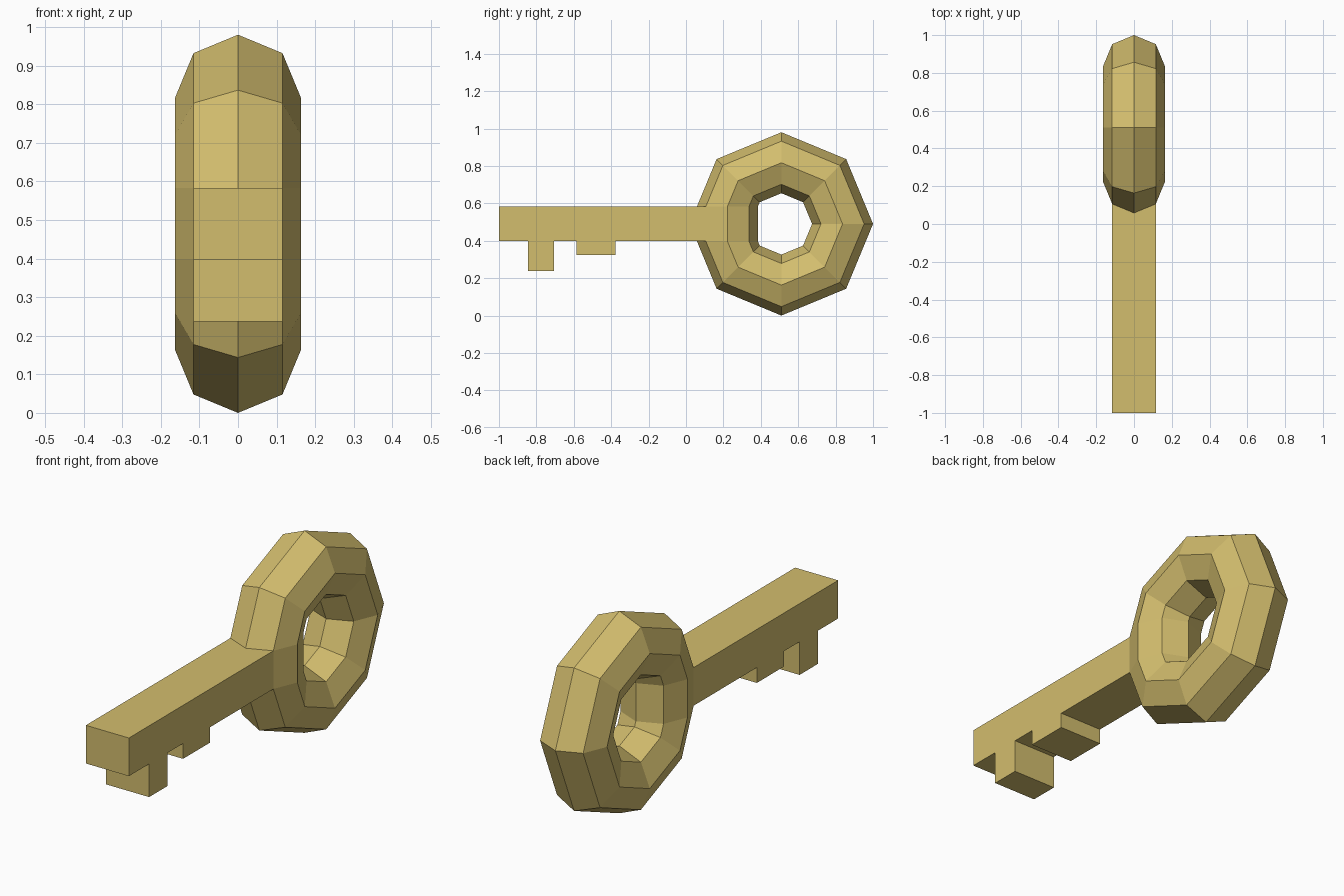
import bpy, bmesh, math

if "Cube" in bpy.data.objects:
    bpy.data.objects.remove(bpy.data.objects["Cube"])

brass = bpy.data.materials.new("brass")
brass.diffuse_color = (0.65, 0.51, 0.155, 1)
brass.use_nodes = True
brass.node_tree.nodes["Principled BSDF"].inputs["Base Color"].default_value = brass.diffuse_color

CY, CZ = 0.51, 0.49          # centre of the ring
MAJOR, MINOR = 0.327, 0.163  # ring radii
HALF_H = 0.0925              # half height of the shaft
W = MINOR * math.sin(math.pi / 4)            # half width of the shaft
SHIFT = HALF_H * math.tan(math.pi / 8)       # ring corner cut flat where the shaft joins


def finish(bm, name):
    bmesh.ops.recalc_face_normals(bm, faces=bm.faces)
    me = bpy.data.meshes.new(name)
    bm.to_mesh(me)
    bm.free()
    me.materials.append(brass)
    ob = bpy.data.objects.new(name, me)
    bpy.context.collection.objects.link(ob)
    return ob


# Ring handle: eight-sided torus whose corner at the shaft is flattened
def section_point(k, r):
    if k in (4, 5):
        return CY - r + SHIFT, CZ + (HALF_H if k == 4 else -HALF_H)
    a = math.radians(45 * (k if k < 4 else k - 1))
    return CY + r * math.cos(a), CZ + r * math.sin(a)


bm = bmesh.new()
rings = []
for k in range(9):
    ring = []
    for j in range(8):
        t = j * math.pi / 4
        y, z = section_point(k, MAJOR + MINOR * math.cos(t))
        ring.append(bm.verts.new((MINOR * math.sin(t), y, z)))
    rings.append(ring)
for k in range(9):
    a, b = rings[k], rings[(k + 1) % 9]
    for j in range(8):
        if k == 4 and j in (0, 7):   # opening covered by the shaft
            continue
        n = (j + 1) % 8
        bm.faces.new((a[j], a[n], b[n], b[j]))
finish(bm, "ring_handle")

# Shaft with two teeth: side outline extruded across x
y_side = CY - MAJOR - W + SHIFT       # where the shaft sides meet the ring
y_mid = CY - MAJOR - MINOR + SHIFT    # where its middle meets the ring rim
top, low = CZ + HALF_H, CZ - HALF_H
outline = [(-1, top), (-1, low),
           (-0.845, low), (-0.845, 0.237), (-0.705, 0.237), (-0.705, low),
           (-0.585, low), (-0.585, 0.323), (-0.378, 0.323), (-0.378, low),
           (y_side, low), (y_side, top)]
bm = bmesh.new()
left = [bm.verts.new((-W, y, z)) for y, z in outline]
right = [bm.verts.new((W, y, z)) for y, z in outline]
bm.faces.new(left)
bm.faces.new(right)
n = len(outline)
for i in range(n):
    if i == n - 2:                    # open end against the ring
        continue
    j = (i + 1) % n
    bm.faces.new((left[i], left[j], right[j], right[i]))
bmesh.ops.bisect_plane(bm, geom=bm.verts[:] + bm.edges[:] + bm.faces[:],
                       plane_co=(0, 0, 0), plane_no=(1, 0, 0))
for v in bm.verts:
    if abs(v.co.x) < 1e-4 and v.co.y > y_side - 1e-3:
        v.co.y = y_mid
finish(bm, "shaft_with_teeth")
